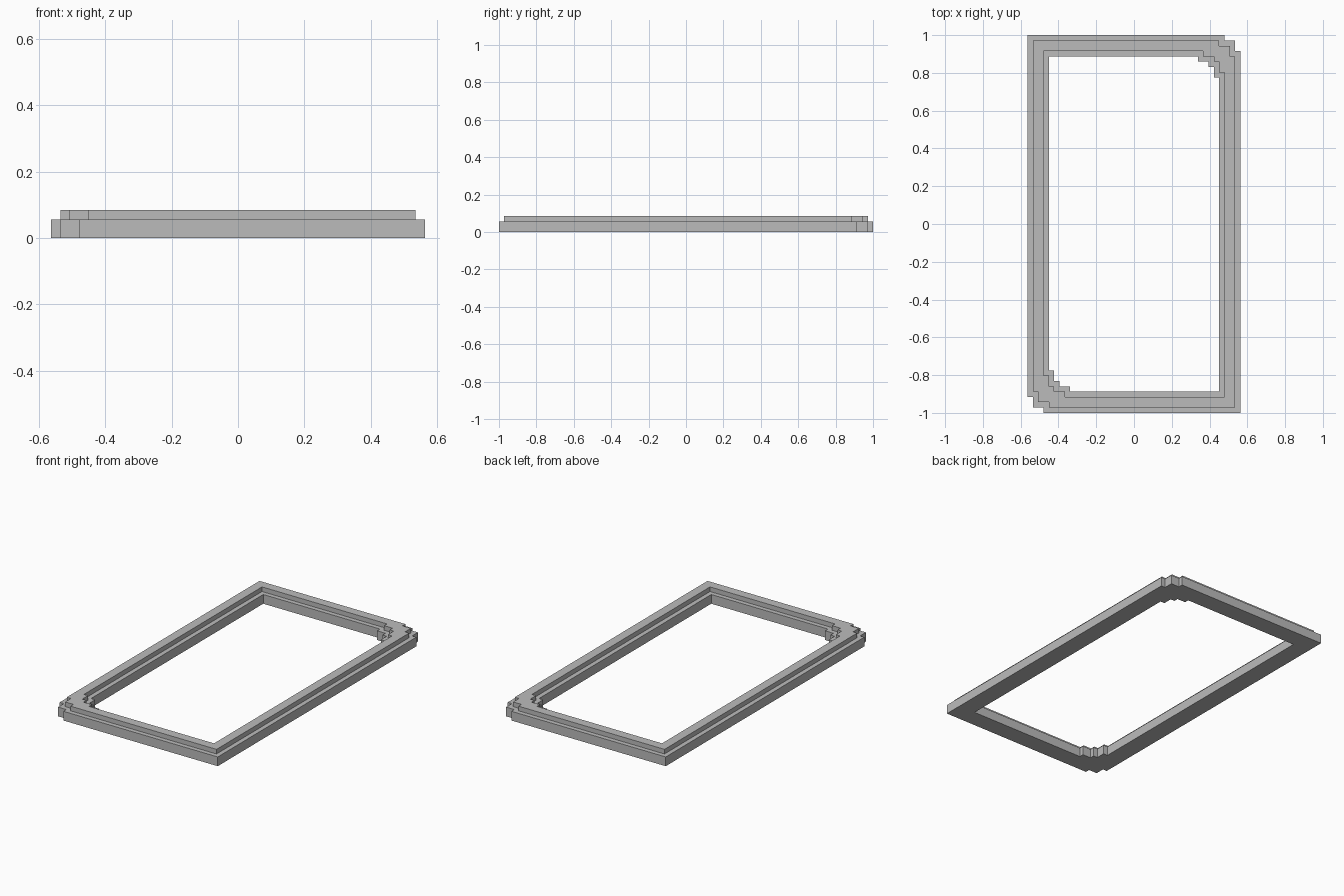
import bpy
import bmesh

if "Cube" in bpy.data.objects:
    bpy.data.objects.remove(bpy.data.objects["Cube"])

U = 2 / 71              # grid unit of the stepped shape
HALF_X, HALF_Y = 20, 35.5

# Stair-stepped corners, as insets from the right and back edges
BASE_OUTER = [(3, 0), (3, 1), (1, 1), (1, 3), (0, 3)]
RIDGE_OUTER = [(4, 1), (4, 2), (2, 2), (2, 4), (1, 4)]
RIDGE_INNER = [(7, 3), (7, 4), (5, 4), (5, 5), (4, 5), (4, 7), (3, 7)]
BASE_INNER = [(8, 4), (8, 5), (6, 5), (6, 6), (5, 6), (5, 8), (4, 8)]


def outline(steps):
    """Rectangle with two opposite stepped corners and two square corners."""
    inset = steps[0][1]
    half = [(HALF_X - a, HALF_Y - b) for a, b in steps]
    half.append((HALF_X - inset, -HALF_Y + inset))
    return half + [(-x, -y) for x, y in half]


bm = bmesh.new()


def ring(steps, level):
    verts = [bm.verts.new((x * U, y * U, level * U)) for x, y in outline(steps)]
    edges = [bm.edges.new((v, verts[(i + 1) % len(verts)])) for i, v in enumerate(verts)]
    return verts, edges


def wall(a, b):
    n = len(a[0])
    for i in range(n):
        j = (i + 1) % n
        bm.faces.new((a[0][i], a[0][j], b[0][j], b[0][i]))


def flat_band(a, b):
    bmesh.ops.triangle_fill(bm, edges=a[1] + b[1], normal=(0, 0, 1))


# Rings run up the outside, over the ridge and down the inside
rings = [ring(s, z) for s, z in (
    (BASE_OUTER, 0), (BASE_OUTER, 2), (RIDGE_OUTER, 2), (RIDGE_OUTER, 3),
    (RIDGE_INNER, 3), (RIDGE_INNER, 2), (BASE_INNER, 2), (BASE_INNER, 0))]
for i, current in enumerate(rings):
    following = rings[(i + 1) % len(rings)]
    if i % 2 == 0:
        wall(current, following)
    else:
        flat_band(current, following)

bmesh.ops.recalc_face_normals(bm, faces=bm.faces[:])
mesh = bpy.data.meshes.new("stepped_frame")
bm.to_mesh(mesh)
bm.free()

# Plain grey material
grey = bpy.data.materials.new("plain_grey")
grey.diffuse_color = (0.5, 0.5, 0.5, 1)
grey.use_nodes = True
grey.node_tree.nodes["Principled BSDF"].inputs["Base Color"].default_value = grey.diffuse_color
mesh.materials.append(grey)
frame = bpy.data.objects.new("stepped_frame", mesh)
bpy.context.collection.objects.link(frame)
